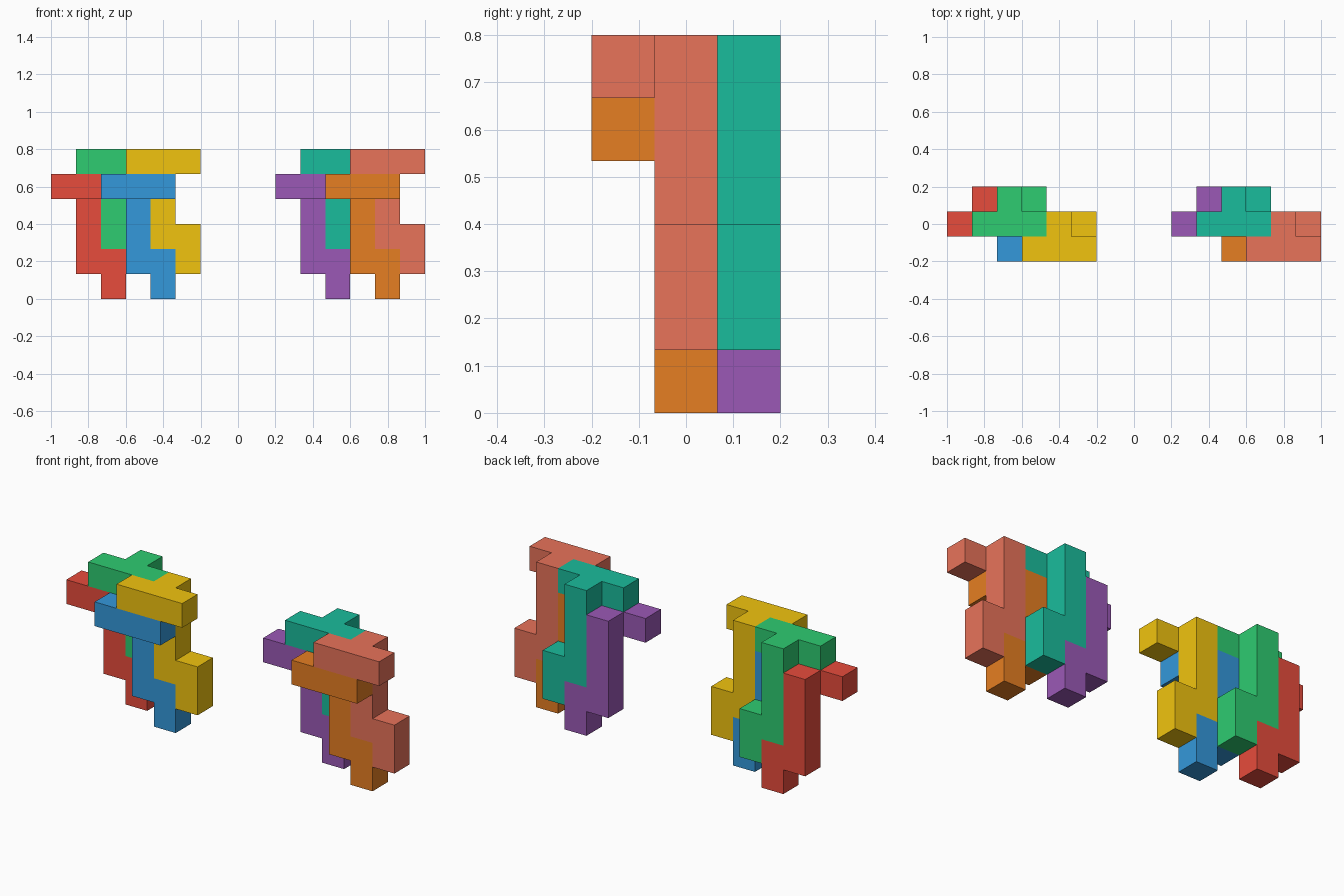
import bpy, bmesh
from mathutils import Vector

if "Cube" in bpy.data.objects:
    bpy.data.objects.remove(bpy.data.objects["Cube"])

U = 2 / 15  # edge of one cube cell

# Cells of one piece: front bar, long column behind it, short foot to the right
CELLS = ([(x, 0, 5) for x in (3, 4, 5)]
         + [(4, 1, z) for z in (2, 3, 4, 5)]
         + [(5, 1, 1), (5, 1, 2)])


def srgb(h):
    c = [int(h[i:i + 2], 16) / 255 for i in (0, 2, 4)]
    return [v / 12.92 if v <= 0.04045 else ((v + 0.055) / 1.055) ** 2.4 for v in c] + [1]


def make_piece(name, shift, colour):
    cells = {tuple(a + b for a, b in zip(c, shift)) for c in CELLS}
    bm = bmesh.new()
    # Outer cell faces only
    for c in cells:
        for axis in range(3):
            for side in (0, 1):
                near = list(c)
                near[axis] += 2 * side - 1
                if tuple(near) in cells:
                    continue
                p, q = (axis + 1) % 3, (axis + 2) % 3
                ring = []
                for dp, dq in ((0, 0), (1, 0), (1, 1), (0, 1)):
                    v = Vector(c)
                    v[axis] += side
                    v[p] += dp
                    v[q] += dq
                    ring.append(bm.verts.new((v.x * U - 1, v.y * U - 0.2, v.z * U)))
                bm.faces.new(ring if side else ring[::-1])
    # Merge cells into clean flat faces
    bmesh.ops.remove_doubles(bm, verts=bm.verts, dist=1e-4)
    bmesh.ops.dissolve_limit(bm, angle_limit=0.01, verts=bm.verts, edges=bm.edges)
    mesh = bpy.data.meshes.new(name)
    bm.to_mesh(mesh)
    bm.free()
    mat = bpy.data.materials.new(name + "_colour")
    mat.diffuse_color = srgb(colour)
    mat.use_nodes = True
    mat.node_tree.nodes["Principled BSDF"].inputs["Base Color"].default_value = mat.diffuse_color
    mesh.materials.append(mat)
    bpy.context.collection.objects.link(bpy.data.objects.new(name, mesh))


# Two identical clusters of four interlocking pieces
SHIFTS = [(0, 0, 0), (-1, 0, -1), (-2, 1, 0), (-3, 1, -1)]
CLUSTERS = [
    (0, [("yellow", "f1c40f"), ("blue", "3498db"), ("green", "2ecc71"), ("red", "e74c3c")]),
    (9, [("coral", "e8735a"), ("orange", "e67e22"), ("teal", "1abc9c"), ("purple", "9b59b6")]),
]
for dx, colours in CLUSTERS:
    for (x, y, z), (label, colour) in zip(SHIFTS, colours):
        make_piece(label + "_piece", (x + dx, y, z), colour)
